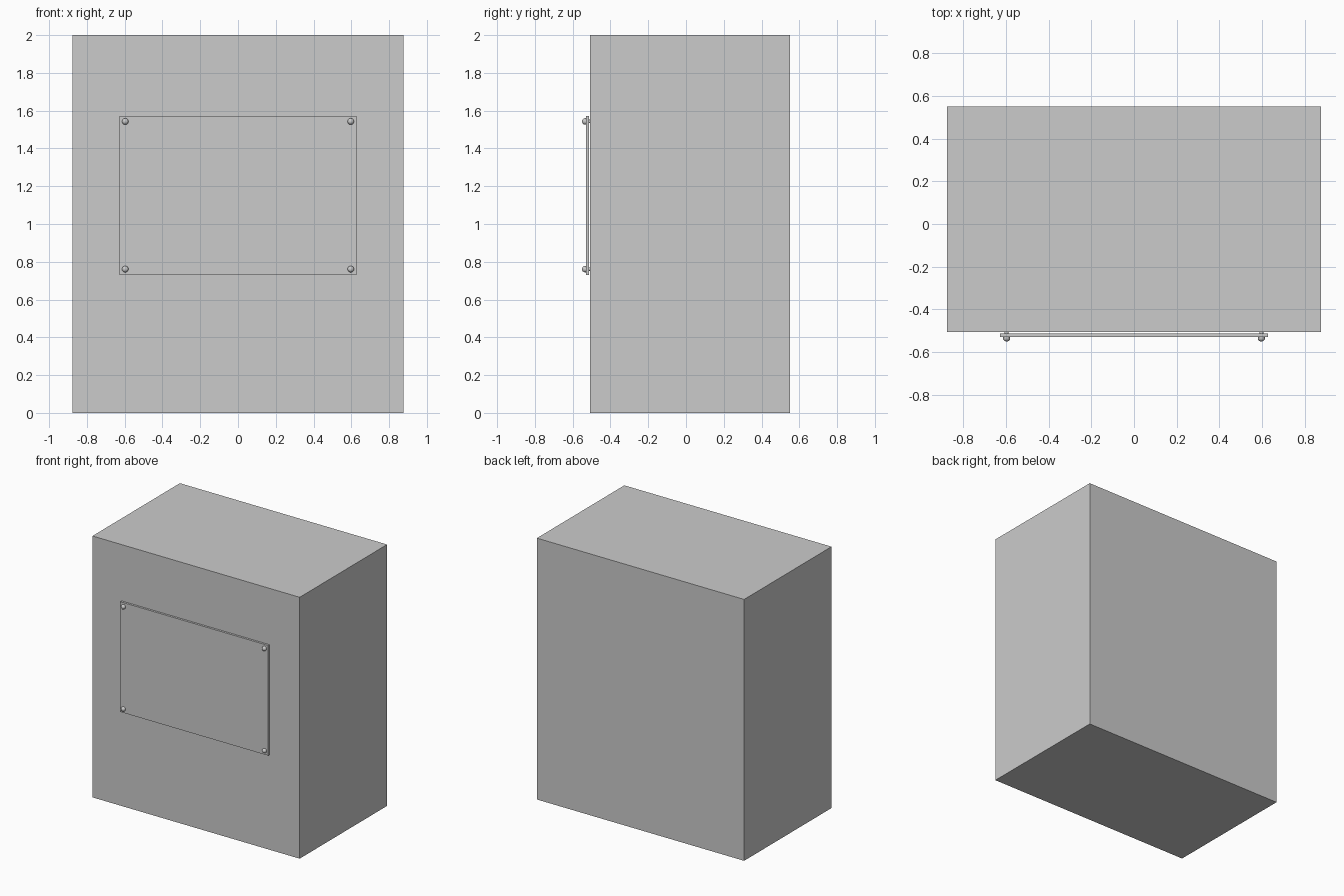
import bpy, bmesh, math
from mathutils import Matrix, Vector

if "Cube" in bpy.data.objects:
    bpy.data.objects.remove(bpy.data.objects["Cube"])


def finish(bm, name):
    bmesh.ops.recalc_face_normals(bm, faces=bm.faces)
    mesh = bpy.data.meshes.new(name)
    bm.to_mesh(mesh)
    bm.free()
    obj = bpy.data.objects.new(name, mesh)
    bpy.context.collection.objects.link(obj)
    return obj


def box(name, lo, hi):
    lo, hi = Vector(lo), Vector(hi)
    bm = bmesh.new()
    bmesh.ops.create_cube(bm, size=1, matrix=Matrix.Translation((lo + hi) / 2)
                          @ Matrix.Diagonal((*(hi - lo), 1)))
    return finish(bm, name)


def bolt(name, x, z, segments=24):
    # profile of (radius, y), spun around the y axis: shaft, flange, domed head
    profile = [(0, -0.505), (0.009, -0.505), (0.009, -0.529), (0.017, -0.529),
               (0.017, -0.536), (0.0155, -0.542), (0.011, -0.547), (0.006, -0.5495), (0, -0.55)]
    bm = bmesh.new()
    verts = [bm.verts.new((x + r, y, z)) for r, y in profile]
    edges = [bm.edges.new(pair) for pair in zip(verts, verts[1:])]
    bmesh.ops.spin(bm, geom=verts + edges, cent=(x, 0, z), axis=(0, 1, 0),
                   angle=math.tau, steps=segments)
    bmesh.ops.remove_doubles(bm, verts=bm.verts, dist=1e-5)
    for face in bm.faces:
        face.smooth = True
    for edge in bm.edges:
        edge.smooth = len(edge.link_faces) < 2 or edge.calc_face_angle(0) < math.radians(40)
    return finish(bm, name)


# wall block and the plate standing just off its front
box("wall_block", (-0.877, -0.507, 0), (0.877, 0.55, 2))
box("sign_plate", (-0.627, -0.53, 0.73), (0.627, -0.514, 1.573))

# one bolt in each corner of the plate
for side, x in (("left", -0.597), ("right", 0.597)):
    for level, z in (("lower", 0.761), ("upper", 1.543)):
        bolt(f"{level}_{side}_bolt", x, z)
